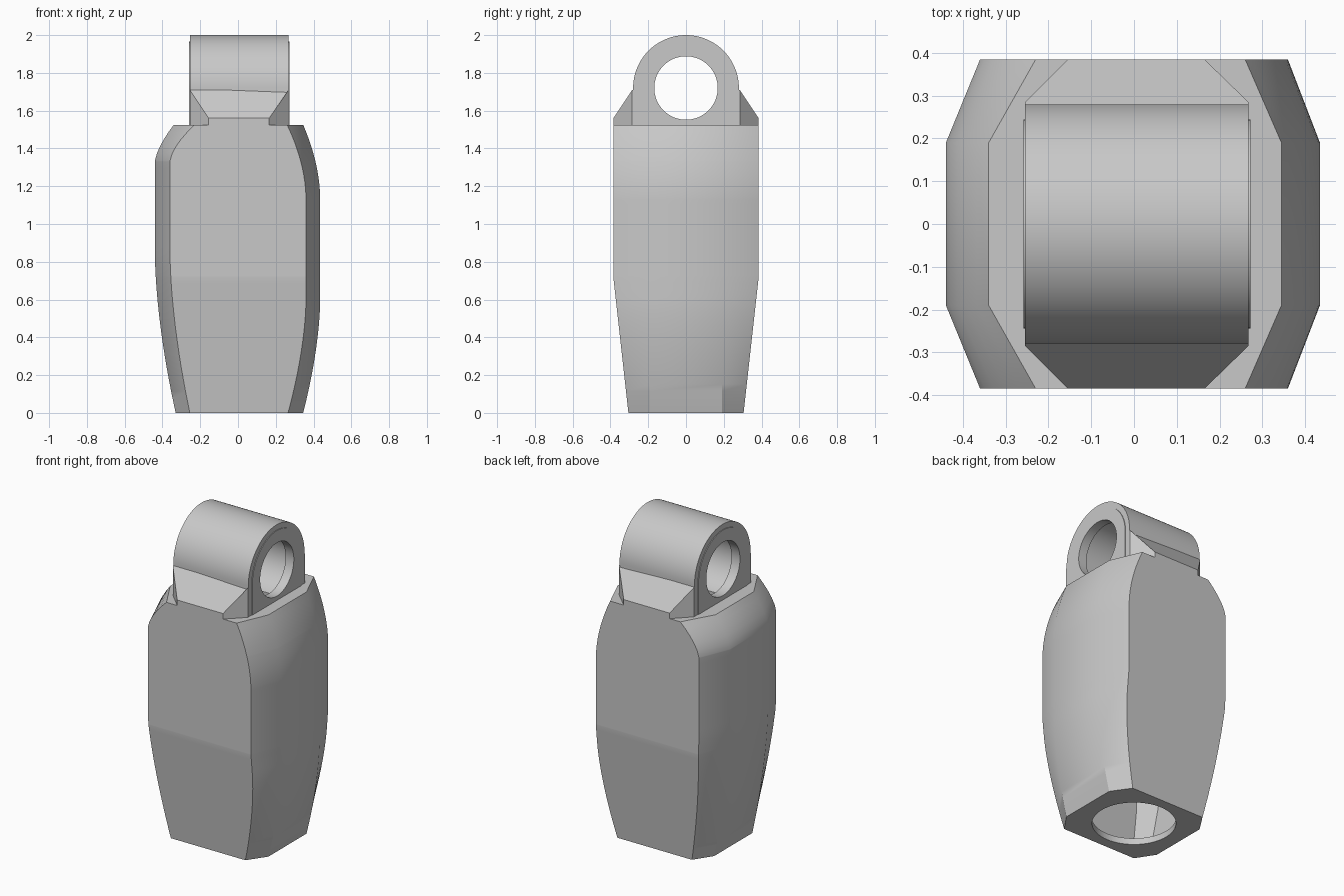
import bpy, bmesh, math

if "Cube" in bpy.data.objects:
    bpy.data.objects.remove(bpy.data.objects["Cube"])

GREY = bpy.data.materials.new("plain_grey")
GREY.use_nodes = True
GREY.diffuse_color = (0.58, 0.58, 0.58, 1)
GREY.node_tree.nodes["Principled BSDF"].inputs["Base Color"].default_value = (0.58, 0.58, 0.58, 1)


def loft(name, rings):
    """Skin a stack of matching vertex rings and cap both ends."""
    bm = bmesh.new()
    loops = [[bm.verts.new(p) for p in ring] for ring in rings]
    n = len(loops[0])
    for a, b in zip(loops, loops[1:]):
        for i in range(n):
            j = (i + 1) % n
            bm.faces.new((a[i], a[j], b[j], b[i]))
    bm.faces.new(loops[0][::-1])
    bm.faces.new(loops[-1])
    bmesh.ops.recalc_face_normals(bm, faces=bm.faces)
    mesh = bpy.data.meshes.new(name)
    bm.to_mesh(mesh)
    bm.free()
    mesh.materials.append(GREY)
    obj = bpy.data.objects.new(name, mesh)
    bpy.context.collection.objects.link(obj)
    return obj


def extrude_x(name, profile, x0, x1):
    return loft(name, [[(x, y, z) for y, z in profile] for x in (x0, x1)])


def arch(r, base):
    """Round-topped outline in the y-z plane."""
    arc = [(r * math.cos(math.pi * i / 48), AXIS + r * math.sin(math.pi * i / 48)) for i in range(49)]
    return arc + [(-r, base), (r, base)]


def circle(r, n=64):
    return [(r * math.cos(math.tau * i / n), r * math.sin(math.tau * i / n)) for i in range(n)]


def box(name, x0, x1, hy, z0, z1):
    return extrude_x(name, [(-hy, z0), (hy, z0), (hy, z1), (-hy, z1)], x0, x1)


def cut(obj, cutters):
    for c in cutters:
        mod = obj.modifiers.new("cut", "BOOLEAN")
        mod.operation = "DIFFERENCE"
        mod.solver = "EXACT"
        mod.object = c
    bpy.context.view_layer.objects.active = obj
    for mod in list(obj.modifiers):
        bpy.ops.object.modifier_apply(modifier=mod.name)


def smooth(obj):
    bpy.ops.object.select_all(action="DESELECT")
    obj.select_set(True)
    bpy.context.view_layer.objects.active = obj
    bpy.ops.object.shade_smooth_by_angle(angle=math.radians(30))


AXIS, TOP = 1.72, 1.525


def side(z, wide, low, high, z_low, z_high, p_high):
    """Side half-width: curves in below z_low and above z_high."""
    if z < z_low:
        return wide - (wide - low) * (1 - z / z_low) ** 1.7
    if z > z_high:
        return wide - (wide - high) * ((z - z_high) / (TOP - z_high)) ** p_high
    return wide


def section(z, shrink=0.0):
    """Chamfered cross-section of the body at one height."""
    y = min(0.385, 0.305 + 0.08 * z / 0.72) - shrink
    yc = 0.19
    left = side(z, 0.44, 0.33, 0.34, 0.85, 1.33, 1.5) - shrink
    left_in = side(z, 0.36, 0.255, 0.23, 0.85, 1.33, 1.6) - shrink
    right = side(z, 0.435, 0.345, 0.345, 0.6, 1.13, 1.9) - shrink
    right_in = side(z, 0.36, 0.265, 0.26, 0.6, 1.13, 1.9) - shrink
    outline = [(right, -yc), (right, yc), (right_in, y), (-left_in, y),
               (-left, yc), (-left, -yc), (-left_in, -y), (right_in, -y)]
    return [(px, py, z) for px, py in outline]


# Hollow body with a round opening underneath
heights = sorted({TOP * i / 40 for i in range(41)} | {0.72, 1.13, 1.33})
body = loft("body", [section(z) for z in heights])
cavity = loft("cavity_cutter", [section(z, 0.05) for z in (0.04, 0.3, 0.6, 0.85, 1.13, 1.33, 1.45)])
opening = loft("opening_cutter", [[(x, y, z) for x, y in circle(0.24)] for z in (-0.1, 0.1)])
slot = box("slot_cutter", -0.18, 0.195, 0.05, 1.4, 1.6)
cut(body, [cavity, opening, slot])

# Round-topped lug with a bore that widens inside
lug = extrude_x("lug", arch(0.28, 1.5), -0.255, 0.268)
bore_profile = [(y, z + AXIS) for y, z in circle(0.168)]
bore = extrude_x("bore_cutter", bore_profile, -0.5, 0.5)
chamber = extrude_x("chamber_cutter", [(y, z + AXIS) for y, z in circle(0.2)], -0.2, 0.215)
cut(lug, [bore, chamber, slot])

# Slightly raised arched plates on both lug ends
plates = [extrude_x("left_end_plate", arch(0.245, TOP - 0.01), 0.26, 0.272),
          extrude_x("right_end_plate", arch(0.245, TOP - 0.01), -0.259, -0.247)]
for plate in plates:
    cut(plate, [bore])

# Sloped gussets joining the lug to the front and back faces
gussets = []
for name, s in (("front_gusset", -1), ("back_gusset", 1)):
    foot = [(-0.255, 0.27), (-0.255, 0.285), (-0.155, 0.385),
            (0.165, 0.385), (0.268, 0.285), (0.268, 0.27)]
    rings = [[(x, s * y, TOP - 0.01) for x, y in foot],
             [(x, s * y, 1.56 if y > 0.3 else 1.71) for x, y in foot]]
    gussets.append(loft(name, rings))

for obj in [body, lug] + plates + gussets:
    smooth(obj)

for cutter in (cavity, opening, slot, bore, chamber):
    bpy.data.objects.remove(cutter)
